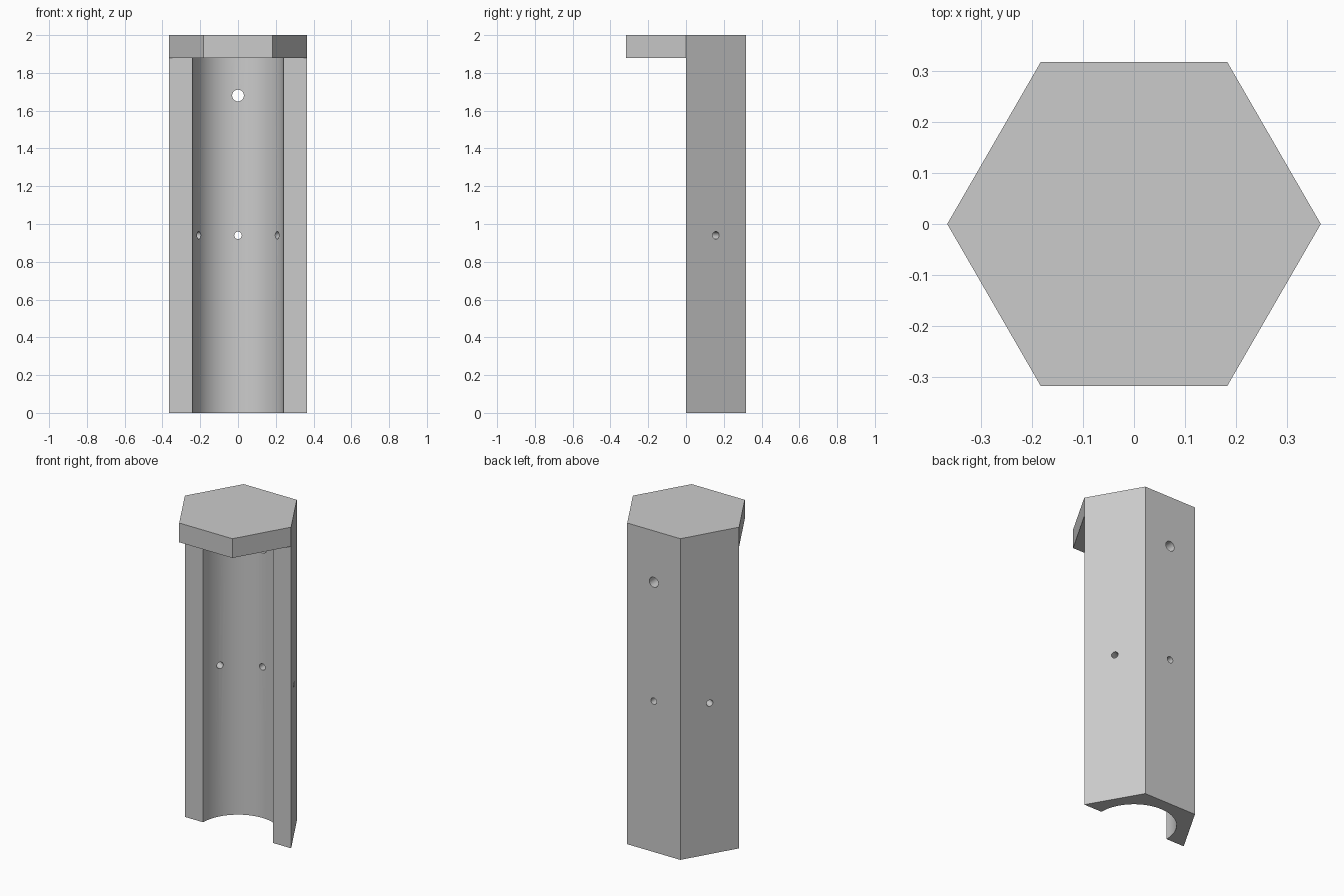
import bpy
import math
from mathutils import Matrix, Vector

cube = bpy.data.objects.get("Cube")
if cube:
    bpy.data.objects.remove(cube, do_unlink=True)

HEX_R, BORE_R = 0.366, 0.24
HEIGHT, CAP_Z = 2.0, 1.88

grey = bpy.data.materials.new("plain grey")
grey.use_nodes = True
colour = (0.6, 0.6, 0.6, 1)
grey.diffuse_color = colour
grey.node_tree.nodes["Principled BSDF"].inputs["Base Color"].default_value = colour


def cylinder(name, start, end, radius, sides):
    """Cylinder or prism running from start to end."""
    start, end = Vector(start), Vector(end)
    axis = end - start
    bpy.ops.mesh.primitive_cylinder_add(vertices=sides, radius=radius, depth=axis.length)
    obj = bpy.context.object
    obj.name = name
    turn = axis.to_track_quat("Z", "Y").to_matrix().to_4x4()
    obj.data.transform(Matrix.Translation((start + end) / 2) @ turn)
    obj.data.materials.append(grey)
    return obj


def cut(target, cutter):
    """Subtract the cutter from the target and remove it."""
    mod = target.modifiers.new("cut", "BOOLEAN")
    mod.operation = "DIFFERENCE"
    mod.solver = "EXACT"
    mod.object = cutter
    cutter.hide_render = True
    bpy.context.view_layer.objects.active = target
    bpy.ops.object.modifier_apply(modifier=mod.name)
    bpy.data.objects.remove(cutter, do_unlink=True)


# Hexagonal column, with corners on the x axis
column = cylinder("capped_half_column", (0, 0, 0), (0, 0, HEIGHT), HEX_R, 6)
column.data.transform(Matrix.Rotation(math.radians(30), 4, "Z"))

# Open front half below the cap
bpy.ops.mesh.primitive_cube_add(size=1)
front_half = bpy.context.object
front_half.name = "front_half_cutter"
front_half.data.transform(Matrix.Translation((0, -0.5, CAP_Z - 1.5)) @ Matrix.Diagonal((2, 1, 3, 1)))
front_half.data.materials.append(grey)
cut(column, front_half)

# Round bore up to the cap
cut(column, cylinder("bore_cutter", (0, 0, -1), (0, 0, CAP_Z), BORE_R, 64))

# Screw holes through each rear wall, and a larger one near the top
for angle, z, radius in ((30, 0.94, 0.02), (90, 0.94, 0.02), (150, 0.94, 0.02), (90, 1.68, 0.031)):
    a = math.radians(angle)
    out = Vector((math.cos(a), math.sin(a), 0))
    lift = Vector((0, 0, z))
    cut(column, cylinder("hole_cutter", out * 0.12 + lift, out * 0.5 + lift, radius, 32))

# Smooth the bore and holes, keep the flat walls crisp
bpy.ops.object.select_all(action="DESELECT")
column.select_set(True)
bpy.context.view_layer.objects.active = column
bpy.ops.object.shade_smooth_by_angle(angle=math.radians(30))
